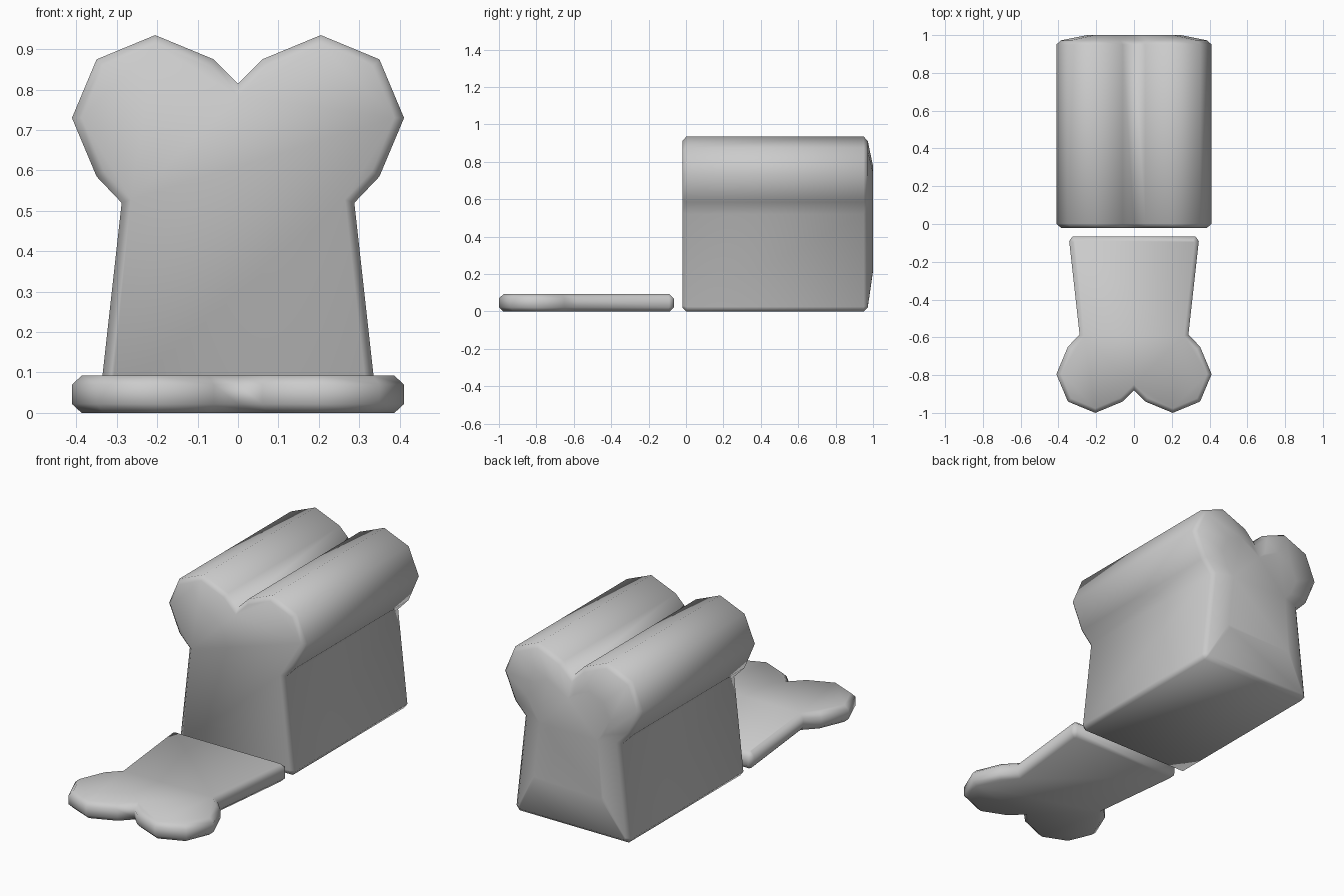
import bpy, bmesh
from mathutils import Vector

if "Cube" in bpy.data.objects:
    bpy.data.objects.remove(bpy.data.objects["Cube"])

# Right half of the bread outline (x, height), mirrored to close it
half = [(0.325, 0.0), (0.343, 0.025), (0.288, 0.52), (0.35, 0.585), (0.411, 0.73),
        (0.35, 0.875), (0.205, 0.935), (0.06, 0.875)]
outline = [Vector(p) for p in half] + [Vector((0, 0.815))]
outline += [Vector((-x, z)) for x, z in reversed(half)]


def inset(points, d):
    """Mitred inward offset of a counter-clockwise outline."""
    result = []
    n = len(points)
    for i, p in enumerate(points):
        a = (p - points[i - 1]).normalized()
        b = (points[(i + 1) % n] - p).normalized()
        na, nb = Vector((-a.y, a.x)), Vector((-b.y, b.x))
        result.append(p + (na + nb) * d / (1 + na.dot(nb)))
    return result


def bread(name, rings, place):
    """Skin a stack of (outline, depth) rings and cap both ends."""
    bm = bmesh.new()
    loops = [[bm.verts.new(place(p.x, p.y, d)) for p in pts] for pts, d in rings]
    n = len(outline)
    for a, b in zip(loops, loops[1:]):
        for i in range(n):
            j = (i + 1) % n
            bm.faces.new((a[i], a[j], b[j], b[i]))
    bm.faces.new(loops[0])
    bm.faces.new(loops[-1])
    bmesh.ops.recalc_face_normals(bm, faces=bm.faces)
    for f in bm.faces:
        f.smooth = True
    mesh = bpy.data.meshes.new(name)
    bm.to_mesh(mesh)
    bm.free()
    obj = bpy.data.objects.new(name, mesh)
    bpy.context.collection.objects.link(obj)


c = 0.022
rim = inset(outline, c)
# Smaller ring for the bulging heel of the loaf
heel = [Vector((p.x * 0.6, 0.54 + (p.y - 0.54) * 0.6)) for p in outline]

# Loaf: flat cut front, domed heel at the back
bread("loaf", [(rim, -0.02), (outline, -0.02 + c), (outline, 0.95), (rim, 0.972), (heel, 1.0)],
      lambda x, t, d: (x, d, t))

# Cut slice lying flat in front
bread("slice", [(rim, 0.0), (outline, c), (outline, 0.092 - c), (rim, 0.092)],
      lambda x, t, d: (x, -0.065 - t, d))
